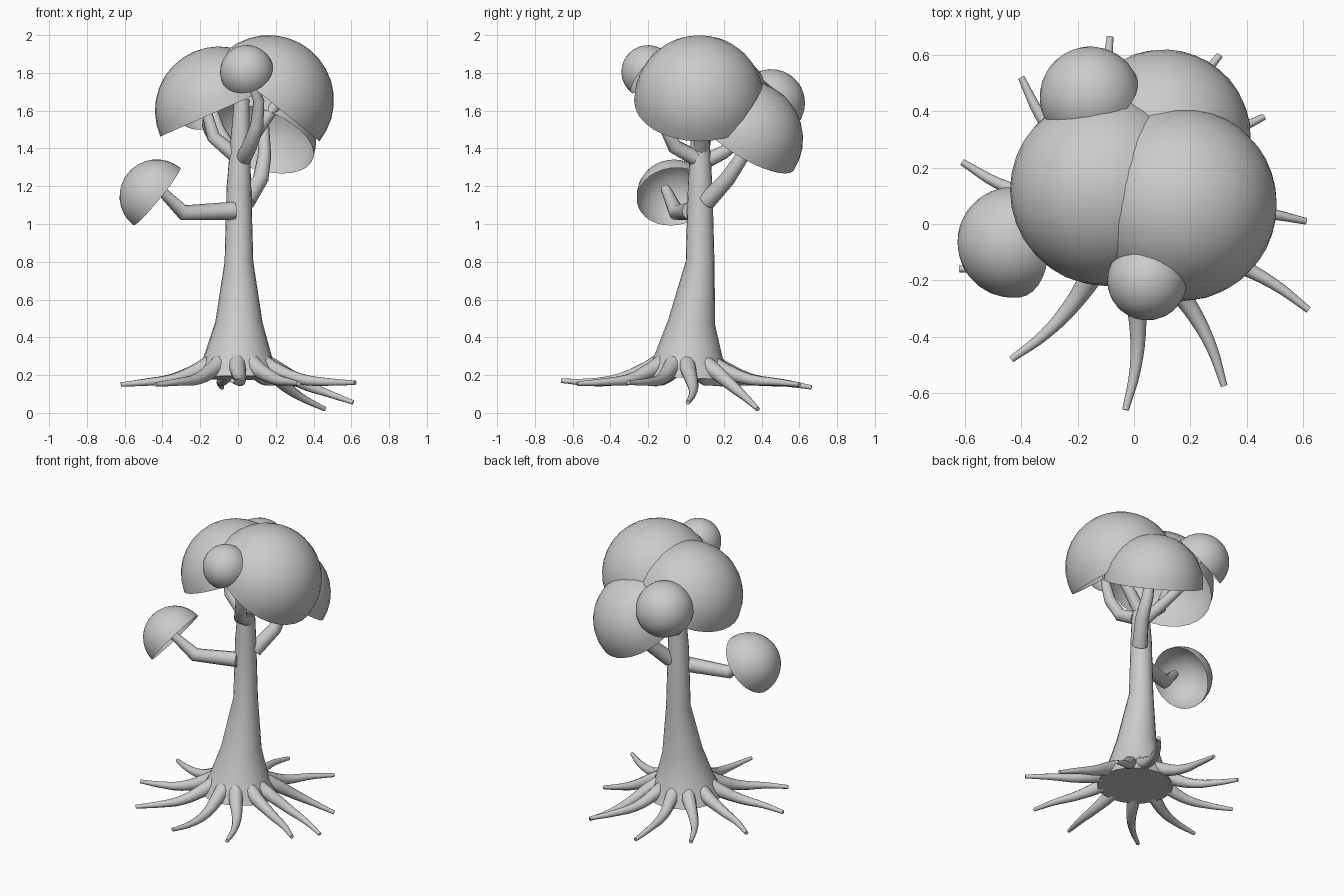
import bpy, bmesh, math
from mathutils import Vector

if "Cube" in bpy.data.objects:
    bpy.data.objects.remove(bpy.data.objects["Cube"])


def tube(name, pts, smooth_path=False, res=4):
    """Tapered tube through (x, y, z, radius) points."""
    cu = bpy.data.curves.new(name, 'CURVE')
    cu.dimensions = '3D'
    cu.bevel_depth = 1.0
    cu.bevel_resolution = res
    cu.use_fill_caps = True
    cu.resolution_u = 4
    if smooth_path:
        sp = cu.splines.new('BEZIER')
        sp.bezier_points.add(len(pts) - 1)
        for bp, p in zip(sp.bezier_points, pts):
            bp.co, bp.radius = p[:3], p[3]
            bp.handle_left_type = bp.handle_right_type = 'AUTO'
    else:
        sp = cu.splines.new('POLY')
        sp.points.add(len(pts) - 1)
        for cp, p in zip(sp.points, pts):
            cp.co, cp.radius = (*p[:3], 1), p[3]
    ob = bpy.data.objects.new(name, cu)
    bpy.context.collection.objects.link(ob)
    finish(ob, convert=True)


def finish(ob, convert=False):
    bpy.ops.object.select_all(action='DESELECT')
    ob.select_set(True)
    bpy.context.view_layer.objects.active = ob
    if convert:
        bpy.ops.object.convert(target='MESH')
    bpy.ops.object.shade_smooth_by_angle(angle=math.radians(40))


def dome(name, centre, r, axis):
    """Open hollow half sphere bulging along axis."""
    bm = bmesh.new()
    bmesh.ops.create_uvsphere(bm, u_segments=32, v_segments=16, radius=r)
    low = [v for v in bm.verts if v.co.z < -1e-4]
    bmesh.ops.delete(bm, geom=low, context='VERTS')
    me = bpy.data.meshes.new(name)
    bm.to_mesh(me)
    bm.free()
    ob = bpy.data.objects.new(name, me)
    ob.location = centre
    ob.rotation_euler = Vector(axis).to_track_quat('Z', 'Y').to_euler()
    bpy.context.collection.objects.link(ob)
    finish(ob)


# Trunk, flared at the base
tube("trunk", [(0, 0.01, 0.185, 0.235), (0, 0.015, 0.3, 0.18), (0.005, 0.03, 0.48, 0.125),
               (0.005, 0.075, 0.8, 0.076), (0.005, 0.075, 1.2, 0.065),
               (0.01, 0.075, 1.4, 0.053), (0.02, 0.08, 1.66, 0.04)], res=8)

# Foliage domes
dome("crown_right", (0.163, 0.07, 1.655), 0.345, (0.63, 0, 0.777))
dome("crown_left", (-0.1, 0.12, 1.6), 0.34, (-0.4, 0, 0.91))
dome("crown_front_small", (0.047, -0.2, 1.805), 0.142, (-0.25, -0.75, 0.6))
dome("crown_back_right", (0.105, 0.31, 1.45), 0.31, (0.3, 0.5, 0.8))
dome("crown_back_left", (-0.155, 0.45, 1.64), 0.18, (-0.35, 0.7, 0.62))
dome("crown_low_left", (-0.43, -0.065, 1.145), 0.197, (-0.77, -0.1, 0.63))

# Branches leading into the domes
branches = {
    "low_left": [(-0.02, 0.025, 1.07, .048), (-0.29, -0.05, 1.06, .042), (-0.42, -0.11, 1.19, .025)],
    "back_right": [(0.045, 0.11, 1.12, .048), (0.12, 0.22, 1.24, .042),
                   (0.14, 0.3, 1.36, .036), (0.14, 0.33, 1.52, .025)],
    "front": [(0.03, 0.05, 1.35, .042), (0.06, -0.06, 1.41, .04), (0.1, -0.11, 1.52, .036),
              (0.11, -0.14, 1.65, .03), (0.05, -0.2, 1.82, .02)],
    "right": [(0.03, 0.08, 1.4, .04), (0.11, 0.08, 1.51, .036), (0.24, 0.07, 1.68, .025)],
    "left": [(-0.01, 0.08, 1.36, .04), (-0.13, 0.1, 1.46, .036), (-0.18, 0.12, 1.64, .025)],
    "back_left": [(0, 0.1, 1.33, .04), (-0.03, 0.2, 1.38, .036),
                  (-0.1, 0.35, 1.5, .03), (-0.16, 0.46, 1.68, .02)],
}
for key, pts in branches.items():
    tube("branch_" + key, pts)

# Roots spreading from the base, each bowed a little sideways
tips = [(-0.085, 0.665, 0.135), (-0.40, 0.52, 0.15), (-0.61, 0.22, 0.15), (-0.62, -0.16, 0.15),
        (-0.435, -0.48, 0.15), (-0.03, -0.66, 0.17), (0.32, -0.575, 0.155), (0.62, -0.305, 0.16),
        (0.61, 0.01, 0.055), (0.46, 0.38, 0.02), (0.305, 0.6, 0.15)]
for i, (x, y, z) in enumerate(tips):
    length = math.hypot(x, y)
    d = Vector((x, y, 0)) / length
    side = Vector((-d.y, d.x, 0))
    drop = min(0, z - 0.14)
    pts = []
    for t, h, r, bow in ((0.13 / length, 0.27, 0.05, 0), (0.22 / length, 0.225, 0.042, 0.01),
                         (0.36 / length, 0.178 + drop * 0.35, 0.03, 0.03),
                         (0.78, 0.163 + drop * 0.7, 0.02, 0.028), (1, z, 0.012, 0)):
        p = d * length * t + side * bow
        pts.append((p.x, p.y, h, r))
    tube(f"root_{i + 1}", pts, smooth_path=True, res=3)
